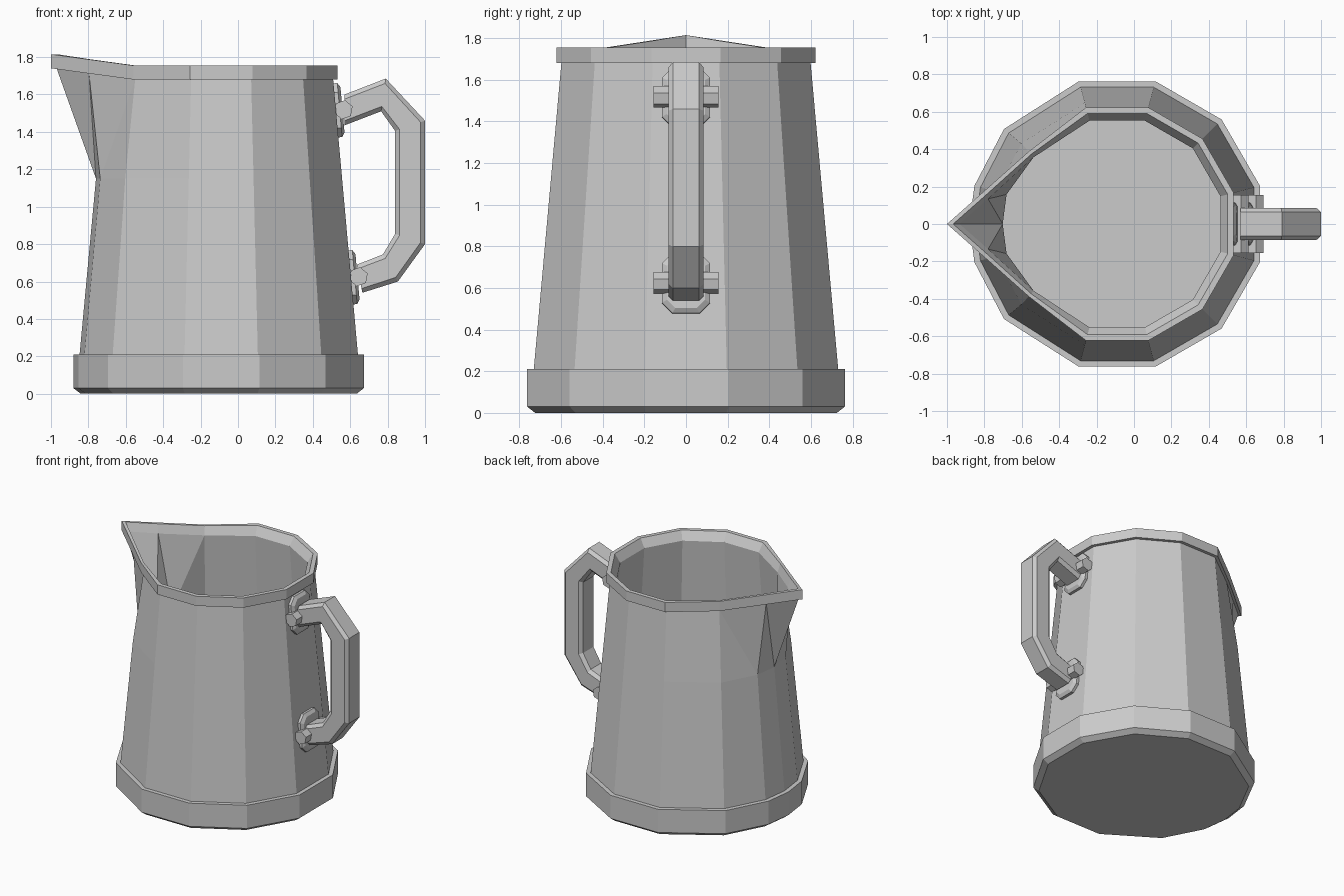
import bpy, bmesh
from math import cos, sin, radians, pi
from mathutils import Vector

if "Cube" in bpy.data.objects:
    bpy.data.objects.remove(bpy.data.objects["Cube"])

grey = bpy.data.materials.new("plain grey")
grey.use_nodes = True
grey.diffuse_color = (0.6, 0.6, 0.6, 1)
grey.node_tree.nodes["Principled BSDF"].inputs["Base Color"].default_value = (0.6, 0.6, 0.6, 1)


def loft(name, rings, closed=True, split=()):
    """Skin a list of rings; ring numbers in split get diagonals at the spout."""
    bm = bmesh.new()
    rows = [[bm.verts.new(p) for p in ring] for ring in rings]
    n = len(rows[0])
    for k, (a, b) in enumerate(zip(rows, rows[1:])):
        for j in range(n if closed else n - 1):
            i = (j + 1) % n
            if k in split and j >= n - 3:
                low, high = (a, b) if split[k] else (b, a)
                bm.faces.new((low[j], low[i], high[j]))
                bm.faces.new((low[i], high[i], high[j]))
            else:
                bm.faces.new((a[j], a[i], b[i], b[j]))
    bm.faces.new(rows[0])
    bm.faces.new(rows[-1])
    bmesh.ops.recalc_face_normals(bm, faces=bm.faces)
    mesh = bpy.data.meshes.new(name)
    bm.to_mesh(mesh)
    bm.free()
    mesh.materials.append(grey)
    obj = bpy.data.objects.new(name, mesh)
    bpy.context.collection.objects.link(obj)
    return obj


CENTRE = -0.09
ANGLES = (15, 45, 75, 105, 140, 165, 180)


def half_ring(r, z):
    """Half of the jug outline, from the handle side round to the spout."""
    pts = [(CENTRE + r * cos(radians(15)), 0, z)]
    for a in ANGLES:
        pts.append((CENTRE + r * cos(radians(a)), 0 if a == 180 else r * sin(radians(a)), z))
    return pts


def spout_ring(r, z, inset):
    """Half outline whose last three points are drawn out into the raised spout."""
    pts = half_ring(r, z)[:-3]
    pts.append((-0.56 + 0.5 * inset, 0.39 - 0.75 * inset, z))
    pts.append((-0.81 + 0.66 * inset, 0.168 - 0.75 * inset, z + 0.034))
    pts.append((-1 + 1.5 * inset, 0, z + 0.06))
    return pts


def wall_radius(z):
    return 0.757 - 0.0932 * (z - 0.21)


# Jug body: foot band, tapered wall, rim with spout, hollow inside
body = loft("jug_body", [
    half_ring(0.75, 0),
    half_ring(0.79, 0.03),
    half_ring(0.79, 0.21),
    half_ring(wall_radius(0.21), 0.21),
    half_ring(wall_radius(1.15), 1.15),
    spout_ring(wall_radius(1.68), 1.68, 0.02),
    spout_ring(0.645, 1.68, 0),
    spout_ring(0.645, 1.755, 0),
    spout_ring(0.612, 1.755, 0.022),
    spout_ring(0.572, 1.69, 0.045),
    half_ring(0.612, 1.15),
    half_ring(0.7, 0.1),
], closed=False, split={4: True, 9: False})
mirror = body.modifiers.new("mirror", "MIRROR")
mirror.use_axis = (False, True, False)
mirror.use_clip = True

# Handle: chamfered bar following outer and inner outlines in the side plane
outer = [(0.57, 1.60), (0.79, 1.685), (1.0, 1.46), (1.0, 0.80), (0.855, 0.60), (0.665, 0.54)]
inner = [(0.57, 1.435), (0.765, 1.51), (0.84, 1.405), (0.84, 0.855), (0.775, 0.745), (0.635, 0.69)]
section = [(0.15, 0.085), (0, 0.063), (0, -0.063), (0.15, -0.085),
           (0.85, -0.085), (1, -0.063), (1, 0.063), (0.85, 0.085)]
rings = []
for o, i in zip(outer, inner):
    o, i = Vector((o[0], 0, o[1])), Vector((i[0], 0, i[1]))
    rings.append([o.lerp(i, t) + Vector((0, y, 0)) for t, y in section])
loft("handle", rings)

# Mounts: a chamfered plate on the wall and a six-sided pin across it
normal = Vector((1, 0, 0.09)).normalized()
along = Vector((-0.09, 0, 1)).normalized()


def plate_ring(origin, w, h, c, lift):
    corners = [(w, h - c), (w - c, h), (c - w, h), (-w, h - c),
               (-w, c - h), (c - w, -h), (w - c, -h), (w, c - h)]
    return [origin + Vector((0, y, 0)) + along * v + normal * lift for y, v in corners]


for place, z in (("upper", 1.515), ("lower", 0.622)):
    base = Vector((CENTRE + wall_radius(z) * cos(radians(15)), 0, z))
    loft(place + "_mount_plate", [
        plate_ring(base, 0.115, 0.145, 0.05, -0.015),
        plate_ring(base, 0.115, 0.145, 0.05, 0.02),
        plate_ring(base, 0.092, 0.122, 0.04, 0.035)])
    pin = base + normal * 0.04
    loft(place + "_mount_pin", [
        [pin + Vector((0.052 * cos(k * pi / 3 + 0.35), y, 0.052 * sin(k * pi / 3 + 0.35)))
         for k in range(6)] for y in (-0.155, 0.155)])
